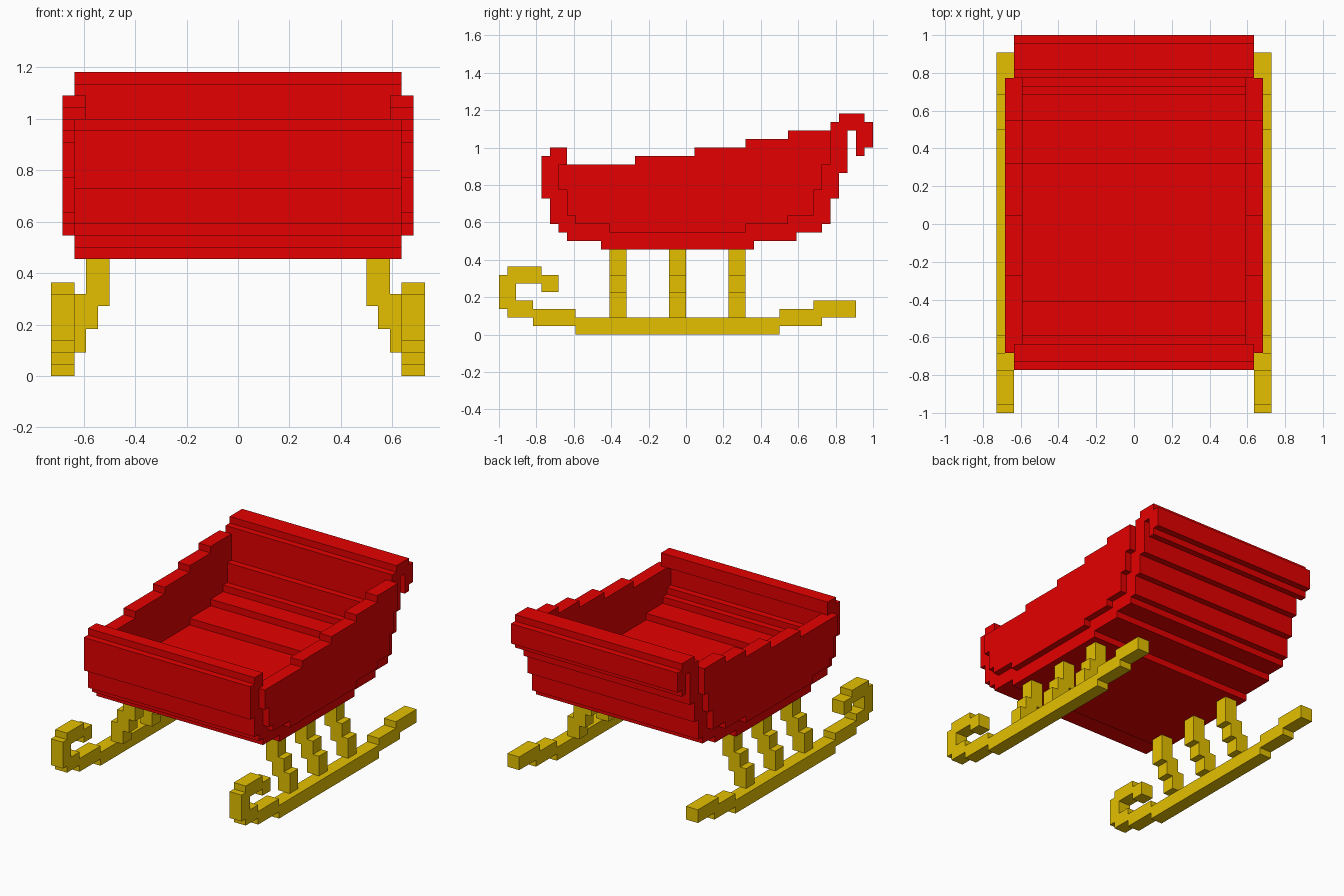
import bpy, bmesh

if "Cube" in bpy.data.objects:
    bpy.data.objects.remove(bpy.data.objects["Cube"])

U = 1 / 22  # size of one block


def material(name, rgb):
    m = bpy.data.materials.new(name)
    m.diffuse_color = (*rgb, 1)
    m.use_nodes = True
    m.node_tree.nodes["Principled BSDF"].inputs["Base Color"].default_value = m.diffuse_color
    return m


red = material("red paint", (0.78, 0.0, 0.0))
gold = material("gold metal", (0.78, 0.53, 0.0))


def stepped(name, steps, lo, hi, mat, axis="x", mirror=False):
    """Extrude a stepped outline from lo to hi along an axis.
    Each step (a, z) runs level to a, then straight up or down to z."""
    pts, level = [], steps[-1][1]
    for a, z in steps:
        pts += [(a, level), (a, z)]
        level = z
    bm = bmesh.new()
    rings = []
    for d in (lo, hi):
        rings.append([bm.verts.new((d * U, a * U, z * U) if axis == "x"
                                   else (a * U, d * U, z * U)) for a, z in pts])
    bm.faces.new(rings[0])
    bm.faces.new(rings[1][::-1])
    n = len(pts)
    for i in range(n):
        j = (i + 1) % n
        bm.faces.new((rings[0][i], rings[1][i], rings[1][j], rings[0][j]))
    bmesh.ops.recalc_face_normals(bm, faces=bm.faces)
    me = bpy.data.meshes.new(name)
    bm.to_mesh(me)
    bm.free()
    me.materials.append(mat)
    ob = bpy.data.objects.new(name, me)
    bpy.context.collection.objects.link(ob)
    if mirror:
        ob.modifiers.new("mirror", "MIRROR").use_mirror_merge = False
    return ob


# Curved shell: front board, thick floor and back board with a rolled rim
stepped("body_shell", [
    (8, 11), (13, 12), (16, 13), (17, 16), (18, 19), (19, 24),
    (20, 21), (21, 22), (22, 25), (21, 26), (18, 25), (17, 20),
    (16, 17), (15, 16), (12, 15), (7, 14), (-9, 15), (-13, 16),
    (-14, 17), (-15, 20), (-14, 22), (-16, 21), (-17, 16),
    (-16, 13), (-15, 12), (-14, 11), (-10, 10)], -14, 14, red)

# Side panels rising toward the back
stepped("side_panels", [
    (7, 13), (12, 14), (15, 17), (16, 20), (17, 24), (12, 23), (7, 22),
    (1, 21), (-6, 20), (-15, 17), (-14, 14), (-13, 13), (-9, 12)],
    13, 15, red, mirror=True)

# Runners with a curled front
stepped("runners", [
    (11, 1), (16, 2), (20, 4), (15, 3), (11, 2), (-13, 3), (-18, 4),
    (-20, 6), (-17, 5), (-15, 7), (-17, 8), (-21, 7), (-22, 3),
    (-21, 2), (-18, 1), (-13, 0)], 14, 16, gold, mirror=True)

# Splayed struts between runners and body
for label, y in (("front", -9), ("middle", -2), ("rear", 5)):
    stepped(label + "_struts", [
        (15, 5), (14, 7), (13, 10), (11, 6), (12, 4), (13, 2)],
        y, y + 2, gold, axis="y", mirror=True)
